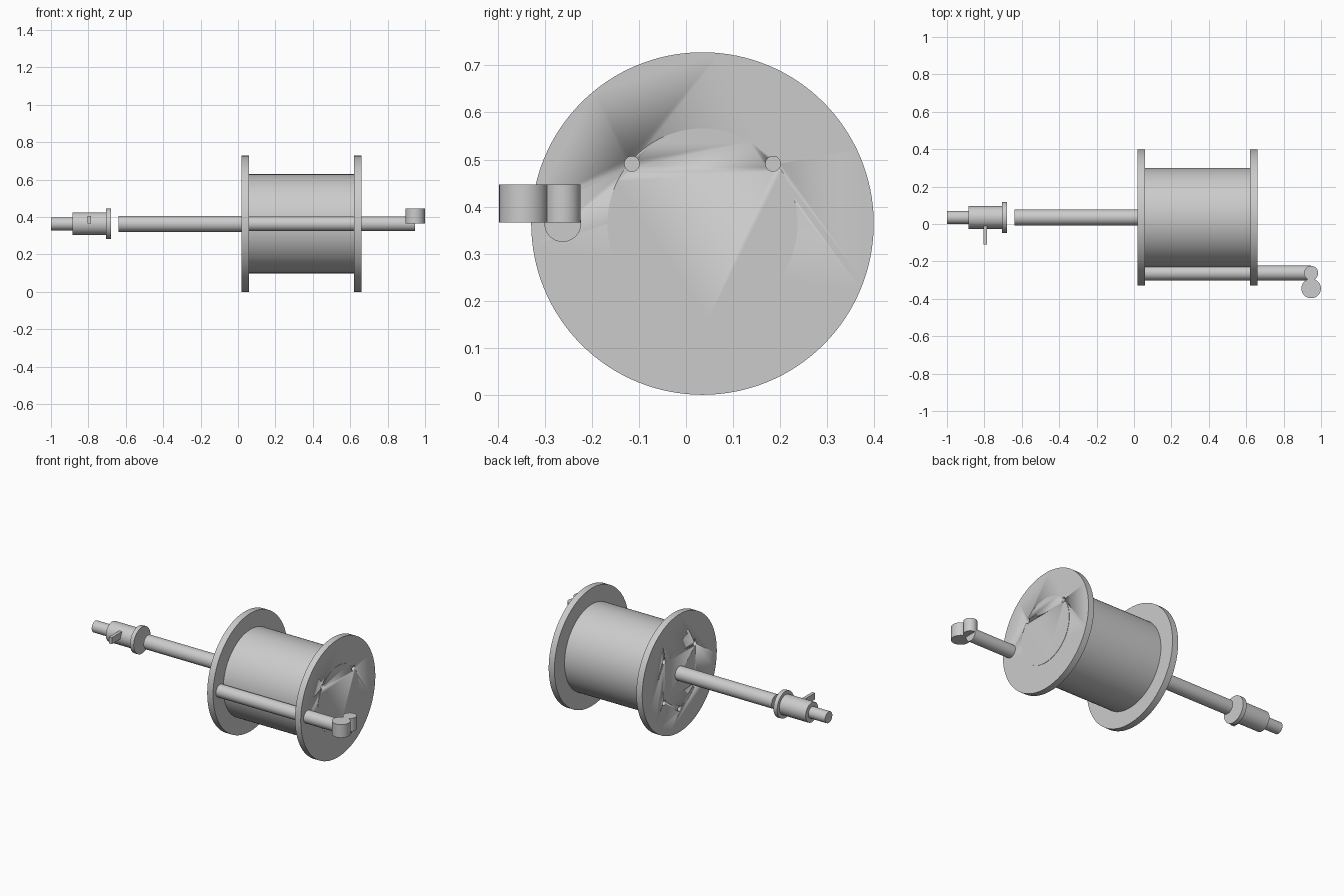
import bpy
import math
from mathutils import Vector

cube = bpy.data.objects.get("Cube")
if cube:
    bpy.data.objects.remove(cube, do_unlink=True)

AXIS_Y, AXIS_Z = 0.035, 0.364

steel = bpy.data.materials.new("grey metal")
steel.use_nodes = True
grey = (0.6, 0.6, 0.6, 1)
steel.diffuse_color = grey
steel.node_tree.nodes["Principled BSDF"].inputs["Base Color"].default_value = grey


def finish(name):
    obj = bpy.context.object
    obj.name = name
    obj.data.materials.append(steel)
    return obj


def cylinder(name, start, end, radius, sides=64):
    """Cylinder between two points."""
    start, end = Vector(start), Vector(end)
    span = end - start
    bpy.ops.mesh.primitive_cylinder_add(
        vertices=sides, radius=radius, depth=span.length, location=(start + end) / 2,
        rotation=span.to_track_quat('Z', 'Y').to_euler())
    bpy.ops.object.shade_smooth_by_angle(angle=math.radians(30))
    return finish(name)


def along_x(name, x0, x1, radius, sides=64, y=AXIS_Y, z=AXIS_Z):
    return cylinder(name, (x0, y, z), (x1, y, z), radius, sides)


def drill(target, holes, x0, x1):
    """Cut round holes along x at offsets from the axle."""
    for dy, dz in holes:
        cutter = along_x("hole_cutter", x0, x1, 0.016, 24, AXIS_Y + dy, AXIS_Z + dz)
        cutter.hide_render = True
        mod = target.modifiers.new("hole", 'BOOLEAN')
        mod.operation = 'DIFFERENCE'
        mod.solver = 'EXACT'
        mod.object = cutter
        bpy.context.view_layer.objects.active = target
        bpy.ops.object.modifier_apply(modifier=mod.name)
        bpy.data.objects.remove(cutter, do_unlink=True)


# Spool: drum between two flanges, with bolt holes
along_x("drum", 0.05, 0.63, 0.265, 128)
inner_flange = along_x("inner_flange", 0.02, 0.06, 0.364, 128)
outer_flange = along_x("outer_flange", 0.62, 0.659, 0.364, 128)
end_plate = along_x("end_plate", 0.64, 0.661, 0.202, 96)
upper = [(-0.15, 0.127), (0.15, 0.127)]
lower = [(-0.15, -0.127), (0.15, -0.127), (0, -0.22)]
drill(inner_flange, upper + lower, 0.0, 0.045)
drill(outer_flange, upper, 0.635, 0.7)
drill(end_plate, upper, 0.635, 0.7)

# Axle
along_x("axle", -0.64, 0.04, 0.043)

# Detached end coupling with its lever
along_x("coupling_tip", -1.0, -0.87, 0.035)
along_x("coupling_body", -0.885, -0.69, 0.061)
along_x("coupling_rim", -0.705, -0.68, 0.082)
bpy.ops.mesh.primitive_cube_add(size=1, location=(-0.795, -0.06, 0.387))
lever = bpy.context.object
lever.scale = (0.02, 0.1, 0.04)
bpy.ops.object.transform_apply(location=False, rotation=False, scale=True)
finish("coupling_lever")

# Handle rod with two upright knobs
along_x("handle_rod", 0.04, 0.945, 0.039, y=-0.262)
for name, y, radius in (("small_knob", -0.262, 0.038), ("large_knob", -0.345, 0.052)):
    cylinder(name, (0.947, y, 0.366), (0.947, y, 0.447), radius)
